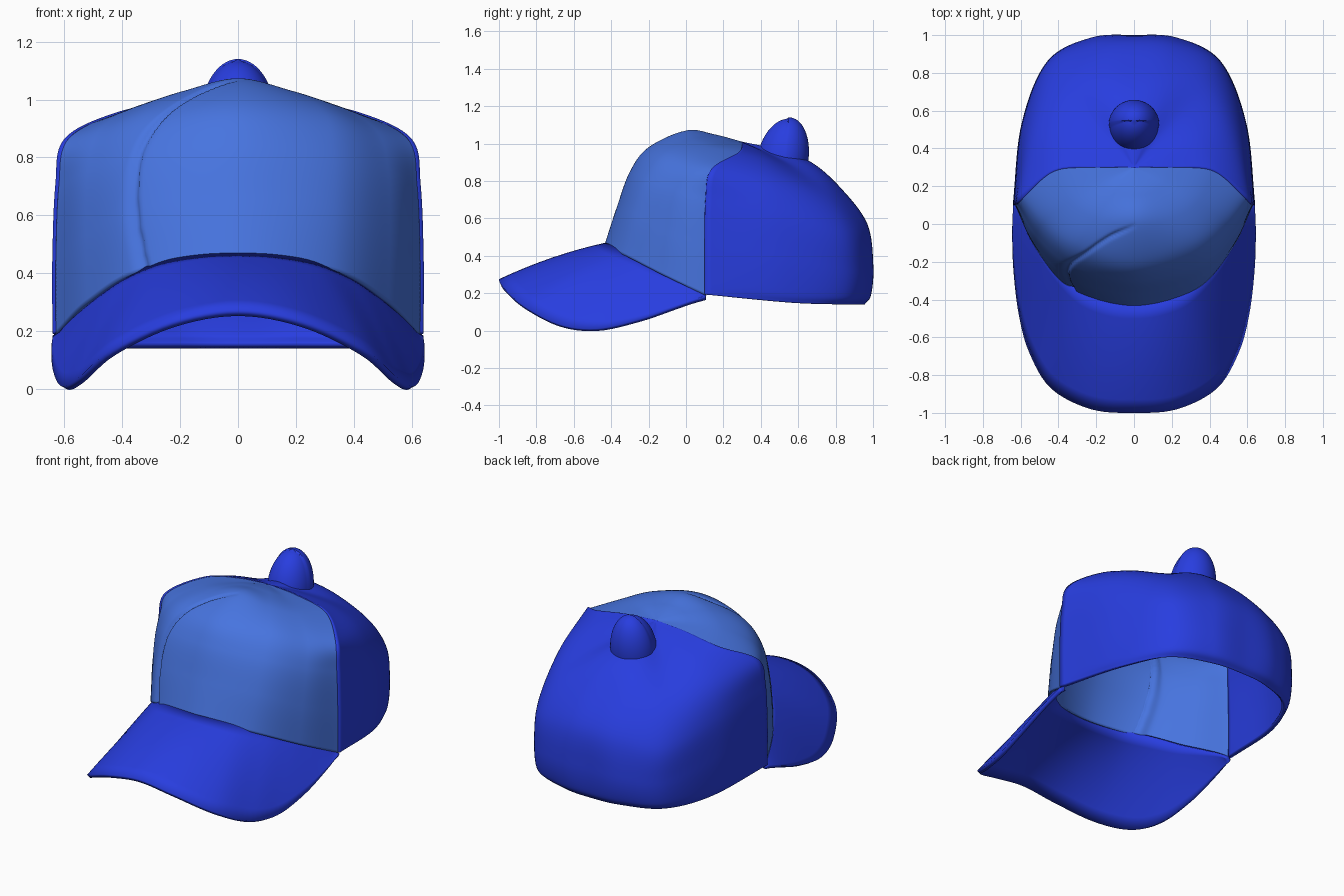
import bpy, bmesh, math
from mathutils import Vector as V
from mathutils.bvhtree import BVHTree

if "Cube" in bpy.data.objects:
    bpy.data.objects.remove(bpy.data.objects["Cube"])


def material(name, rgb):
    m = bpy.data.materials.new(name)
    m.diffuse_color = (*rgb, 1)
    m.use_nodes = True
    m.node_tree.nodes["Principled BSDF"].inputs["Base Color"].default_value = m.diffuse_color
    return m


DARK = material("royal blue", (0.021, 0.047, 0.74))
LIGHT = material("light blue", (0.063, 0.175, 0.74))


def spline(pts, n):
    """Catmull-Rom curve through pts, n steps per span."""
    p = [2 * pts[0] - pts[1]] + list(pts) + [2 * pts[-1] - pts[-2]]
    out = []
    for i in range(1, len(p) - 2):
        a, b, c, d = p[i - 1:i + 3]
        for k in range(n):
            t = k / n
            out.append(0.5 * (2 * b + (c - a) * t + (2 * a - 5 * b + 4 * c - d) * t * t
                              + (3 * b - a - 3 * c + d) * t ** 3))
    return out + [pts[-1].copy()]


def mirrored(half, s=1):
    """Curves from one side to the centre line, continued to the other side."""
    flip = [[V((-p.x, p.y, p.z)) for p in c] for c in half]
    first, second = (half, flip) if s > 0 else (flip, half)
    return first + second[-2::-1]


def loft(name, curves, nu, mat, thick):
    """Smooth sheet through equally long curves, given thickness inward."""
    rows = [spline([c[j] for c in curves], nu) for j in range(len(curves[0]))]
    bm = bmesh.new()
    vs = [[bm.verts.new(p) for p in r] for r in rows]
    for a, b in zip(vs, vs[1:]):
        for i in range(len(a) - 1):
            bm.faces.new((a[i], b[i], b[i + 1], a[i + 1]))
    bmesh.ops.remove_doubles(bm, verts=bm.verts, dist=0.0003)
    return finish(name, bm, mat, thick)


def finish(name, bm, mat, thick=0):
    me = bpy.data.meshes.new(name)
    bm.to_mesh(me)
    bm.free()
    me.materials.append(mat)
    ob = bpy.data.objects.new(name, me)
    bpy.context.collection.objects.link(ob)
    if thick:
        m = ob.modifiers.new("thickness", "SOLIDIFY")
        m.thickness, m.offset = thick, -1
    for o in bpy.context.selected_objects:
        o.select_set(False)
    bpy.context.view_layer.objects.active = ob
    ob.select_set(True)
    bpy.ops.object.shade_smooth_by_angle(angle=math.radians(40))
    return ob


APEX = V((0, 0.3, 1.01))


def meridian(*pts):
    return [V(p) for p in pts] + [APEX.copy()]


def curled(c):
    """Add a point that rolls the rim inward at the bottom."""
    d = c[1] - c[0]
    return [c[0], c[0] + V((d.x * .75, d.y * .75, d.z * .25))] + c[1:]


# crown meridians, rim to apex
side = meridian((.63, .1, .19), (.63, .1, .45), (.62, .105, .7), (.59, .135, .86), (.42, .28, .95), (.2, .3, .995))
front_half = [
    side,
    meridian((.52, -.13, .3), (.525, -.105, .53), (.52, -.06, .75), (.48, .01, .89), (.34, .12, .98), (.17, .22, 1.01)),
    meridian((.33, -.345, .41), (.335, -.29, .63), (.33, -.22, .82), (.3, -.12, .95), (.2, .03, 1.025), (.1, .17, 1.035)),
    meridian((0, -.44, .445), (0, -.37, .66), (0, -.3, .85), (0, -.2, .98), (0, 0, 1.07), (0, .15, 1.05)),
]
back_half = [
    [V((p.x * 1.018, p.y, p.z + .003)) for p in side],
    meridian((.57, .55, .15), (.595, .53, .4), (.58, .51, .63), (.515, .48, .8), (.37, .44, .91), (.18, .37, .975)),
    meridian((.435, .83, .14), (.46, .86, .33), (.45, .84, .53), (.385, .745, .72), (.27, .595, .86), (.12, .44, .95)),
    meridian((.2, .935, .14), (.23, .985, .34), (.215, .95, .56), (.18, .815, .755), (.13, .655, .89), (.06, .465, .965)),
    meridian((0, .955, .14), (0, 1.0, .35), (0, .97, .57), (0, .83, .76), (0, .67, .9), (0, .48, .97)),
]

# front panel
front = loft("front_panel", [spline(c, 18) for c in mirrored(front_half)], 34, LIGHT, .02)

# curved seam pressed into the front panel, wider on its outer side low down
surface = BVHTree.FromPolygons([v.co.copy() for v in front.data.vertices],
                               [p.vertices[:] for p in front.data.polygons])
path = ((-.31, -.36, .38), (-.345, -.28, .6), (-.34, -.22, .79), (-.27, -.17, .94), (-.14, -.08, 1.04), (0, -.01, 1.07))
seam = [surface.find_nearest(p)[0] for p in spline([V(p) for p in path], 16)]
for v in front.data.vertices:
    if v.co.y < 0.05 and v.co.x < 0.03:
        near = min(seam, key=lambda s: (s - v.co).length_squared)
        d = (near - v.co).length
        fade = min(1, max(0, (.02 - near.x) / .12))
        width = .010
        if v.co.x < near.x:
            width += .03 * min(1, max(0, (.95 - near.z) / .3))
        dent = .016 * fade * math.exp(-(d / width) ** 2)
        v.co += (V((0, .3, .5)) - v.co).normalized() * dent

# back panel
loft("back_panel", [spline(curled(c), 8) for c in mirrored(back_half, -1)], 12, DARK, .025)

# brim: outer edge and matching inner edge, from side to middle
outer = [(.64, .1, .185), (.645, -.05, .13), (.638, -.25, .06), (.61, -.48, .01),
         (.555, -.68, .035), (.44, -.87, .135), (.23, -.98, .235), (0, -1, .275)]
inner = [(.615, .11, .195), (.59, .055, .23), (.54, -.04, .28), (.475, -.15, .335),
         (.385, -.26, .395), (.265, -.365, .443), (.13, -.415, .465), (0, -.43, .47)]
ribs = []
for o, i in zip(outer, inner):
    o, i = V(o), V(i)
    bulge = .03 * (o - i).length
    ribs.append([o.lerp(i, k / 8) + V((0, 0, 4 * bulge * k / 8 * (1 - k / 8))) for k in range(9)])
loft("brim", mirrored(ribs), 6, DARK, .025)

# top button: upright dome behind, sloping set-in cone in front
bm = bmesh.new()
bmesh.ops.create_uvsphere(bm, u_segments=64, v_segments=32, radius=1)
bmesh.ops.bisect_plane(bm, geom=bm.verts[:] + bm.edges[:] + bm.faces[:], plane_co=(0, 0, -.1),
                       plane_no=(0, 0, -1), clear_outer=True)
for v in bm.verts:
    x, y, z = v.co
    front_side = y < -.02
    k = .97 if front_side else 1
    depth = .145 if front_side else .13
    v.co = (x * .134 * k, .55 - .025 * (1 - z) + y * depth, .915 + z * .225 * k)
finish("top_button", bm, DARK)
